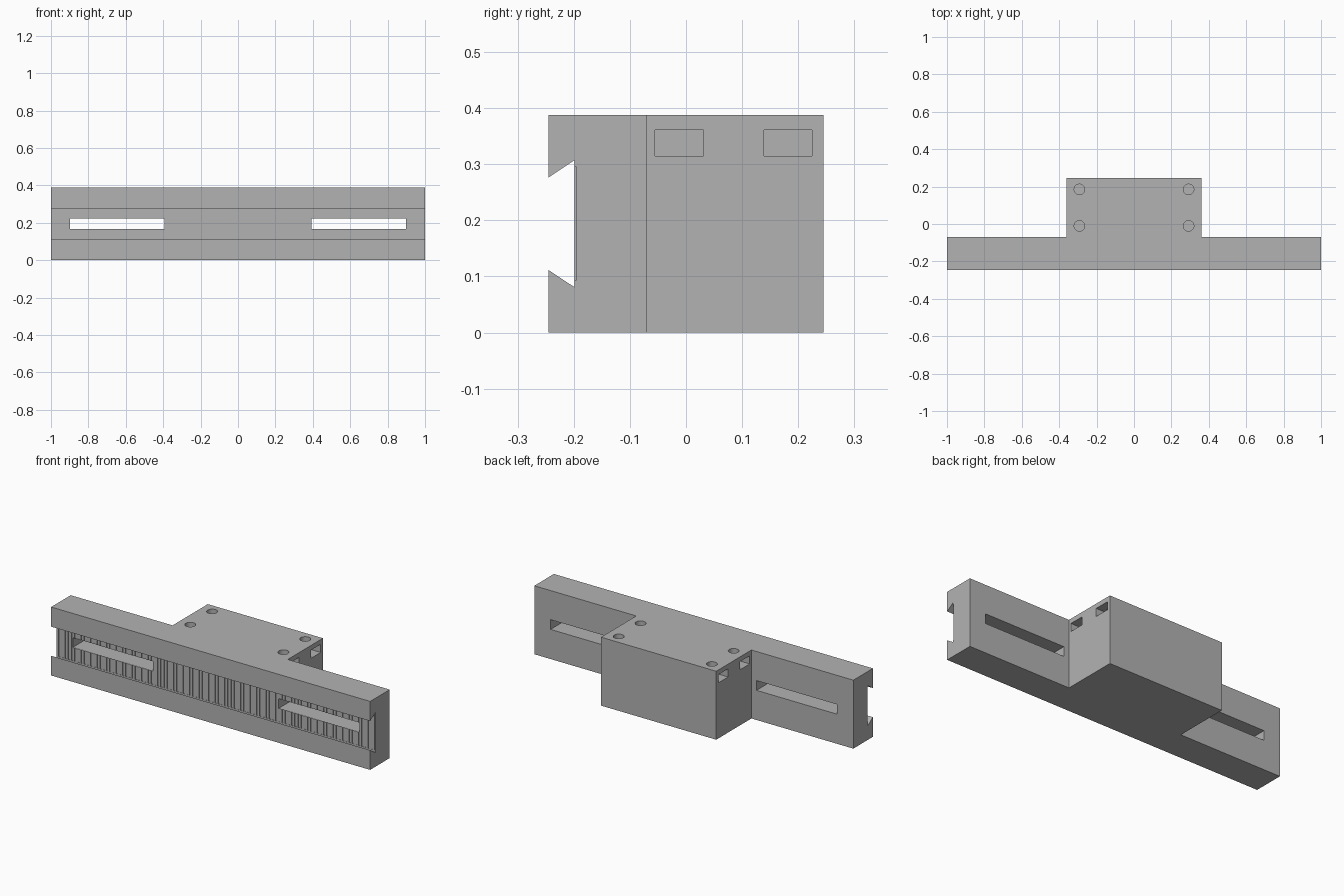
import bpy
import bmesh
import math
from mathutils import Matrix

if "Cube" in bpy.data.objects:
    bpy.data.objects.remove(bpy.data.objects["Cube"], do_unlink=True)

grey = bpy.data.materials.new("plain grey")
grey.use_nodes = True
colour = (0.45, 0.45, 0.45, 1)
grey.diffuse_color = colour
grey.node_tree.nodes["Principled BSDF"].inputs["Base Color"].default_value = colour

HEIGHT, FRONT, STEP, BACK = 0.388, -0.245, -0.07, 0.245
MID = HEIGHT / 2
FLOOR = -0.199        # groove floor
BLOCK = 0.361         # half width of the rear block


def add_box(bm, x, y, z):
    """Add a box from three (low, high) ranges."""
    size = [b - a for a, b in (x, y, z)]
    centre = [(a + b) / 2 for a, b in (x, y, z)]
    bmesh.ops.create_cube(bm, size=1, matrix=Matrix.Translation(centre) @ Matrix.Diagonal((*size, 1)))


def finish(bm, name):
    bmesh.ops.recalc_face_normals(bm, faces=bm.faces)
    mesh = bpy.data.meshes.new(name)
    bm.to_mesh(mesh)
    bm.free()
    mesh.materials.append(grey)
    obj = bpy.data.objects.new(name, mesh)
    bpy.context.collection.objects.link(obj)
    return obj


def extrude_profile(name, points, direction):
    bm = bmesh.new()
    face = bm.faces.new([bm.verts.new(p) for p in points])
    result = bmesh.ops.extrude_face_region(bm, geom=[face])
    moved = [v for v in result["geom"] if isinstance(v, bmesh.types.BMVert)]
    bmesh.ops.translate(bm, verts=moved, vec=direction)
    return finish(bm, name)


def cut(target, cutter):
    cutter.hide_render = True
    cutter.hide_set(True)
    mod = target.modifiers.new(cutter.name, "BOOLEAN")
    mod.operation, mod.solver, mod.object = "DIFFERENCE", "EXACT", cutter


# Body: T-shaped outline raised to full height
right = [(1, FRONT), (1, STEP), (BLOCK, STEP), (BLOCK, BACK)]
outline = right + [(-x, y) for x, y in reversed(right)]
body = extrude_profile("rail_body", [(x, y, 0) for x, y in outline], (0, 0, HEIGHT))

# Dovetail groove along the front; the mouth continues past the front face
lip, root, out = 0.082, 0.112, 0.05
slope = out * (root - lip) / (FLOOR - FRONT)
half = [(FLOOR, MID - lip - 0.03), (FRONT - out, MID - lip + slope)]
dovetail = [(FLOOR, MID - 0.113), (FRONT - out, MID - lip + slope),
            (FRONT - out, MID + lip - slope), (FLOOR, MID + 0.113)]
cut(body, extrude_profile("dovetail_cutter", [(-1.1, y, z) for y, z in dovetail], (2.2, 0, 0)))

# Fine vertical teeth in the groove floor
bm = bmesh.new()
pitch = 0.02
for i in range(-50, 51):
    add_box(bm, (i * pitch - pitch / 4, i * pitch + pitch / 4), (FLOOR - 0.005, FLOOR + 0.003), (0.093, 0.296))
cut(body, finish(bm, "teeth_cutter"))

# Long mounting slots through both wings
bm = bmesh.new()
for a, b in ((-0.898, -0.393), (0.393, 0.898)):
    add_box(bm, (a, b), (FLOOR - 0.02, STEP + 0.05), (0.168, 0.223))
cut(body, finish(bm, "slot_cutter"))

# Nut pockets opening on the block sides
bm = bmesh.new()
for side in (-1, 1):
    for y in (-0.012, 0.182):
        add_box(bm, sorted((side * 0.25, side * (BLOCK + 0.05))), (y - 0.043, y + 0.043), (0.315, 0.361))
cut(body, finish(bm, "nut_pocket_cutter"))

# Screw holes from the top, passing through the pockets
bm = bmesh.new()
for x in (-0.292, 0.292):
    for y in (-0.01, 0.185):
        bmesh.ops.create_cone(bm, cap_ends=True, segments=32, radius1=0.028, radius2=0.028,
                              depth=0.2, matrix=Matrix.Translation((x, y, HEIGHT - 0.05)))
cut(body, finish(bm, "screw_hole_cutter"))

# Smooth hole walls, crisp edges elsewhere
bpy.context.view_layer.objects.active = body
body.select_set(True)
for mod in list(body.modifiers):
    bpy.ops.object.modifier_apply(modifier=mod.name)
bpy.ops.object.shade_smooth_by_angle(angle=math.radians(30))
